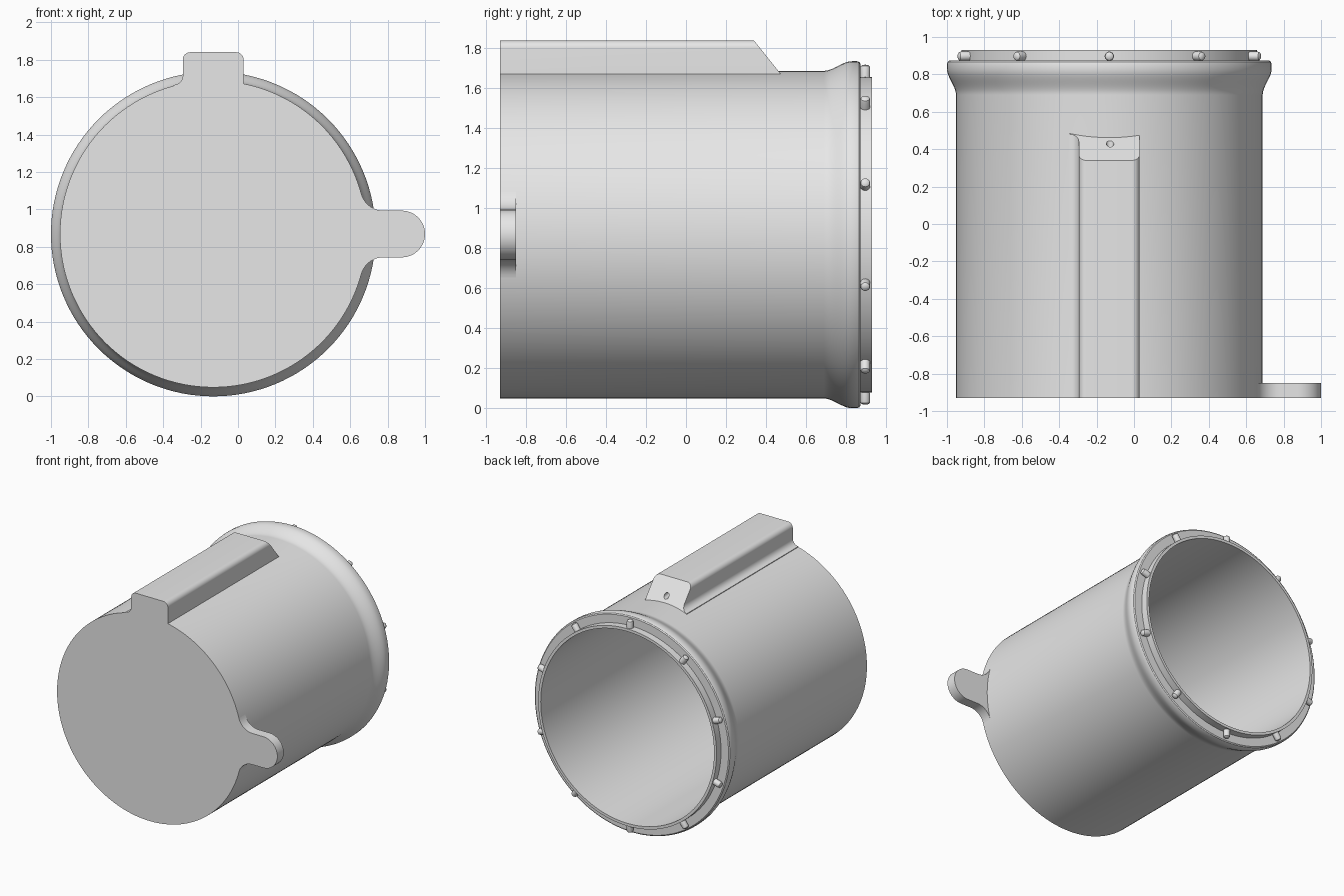
import bpy, bmesh
from math import sin, cos, pi, radians, sqrt, asin
from mathutils import Matrix, Vector

cube = bpy.data.objects.get("Cube")
if cube:
    bpy.data.objects.remove(cube, do_unlink=True)

CX, CZ = -0.132, 0.868            # axis of the cup
FRONT, BACK = -0.93, 0.93
R_BODY, R_FLANGE, R_LIP, R_IN = 0.82, 0.868, 0.79, 0.768
FLOOR = FRONT + 0.08

grey = bpy.data.materials.new("plain grey")
grey.use_nodes = True
grey.diffuse_color = (0.8, 0.8, 0.8, 1)
grey.node_tree.nodes["Principled BSDF"].inputs["Base Color"].default_value = (0.8, 0.8, 0.8, 1)


def make_object(name, bm):
    bmesh.ops.recalc_face_normals(bm, faces=bm.faces[:])
    mesh = bpy.data.meshes.new(name)
    bm.to_mesh(mesh)
    bm.free()
    mesh.materials.append(grey)
    ob = bpy.data.objects.new(name, mesh)
    bpy.context.collection.objects.link(ob)
    return ob


def lathe(name, profile, origin, direction, steps):
    """Revolve (radius, height) points about a direction."""
    bm = bmesh.new()
    verts = [bm.verts.new((r, 0, h)) for r, h in profile]
    edges = [bm.edges.new(pair) for pair in zip(verts, verts[1:])]
    bmesh.ops.spin(bm, geom=verts + edges, cent=(0, 0, 0), axis=(0, 0, 1),
                   angle=2 * pi, steps=steps, use_merge=False)
    bmesh.ops.remove_doubles(bm, verts=bm.verts[:], dist=1e-4)
    turn = Vector(direction).to_track_quat('Z', 'Y').to_matrix().to_4x4()
    bm.transform(Matrix.Translation(origin) @ turn)
    return make_object(name, bm)


def extrude(name, outline, back_y):
    """Extrude (x, z) points from the front plane to back_y(z)."""
    bm = bmesh.new()
    near = [bm.verts.new((x, FRONT, z)) for x, z in outline]
    far = [bm.verts.new((x, back_y(z), z)) for x, z in outline]
    bm.faces.new(near)
    bm.faces.new(far[::-1])
    n = len(near)
    for i in range(n):
        j = (i + 1) % n
        bm.faces.new((near[i], far[i], far[j], near[j]))
    return make_object(name, bm)


def arc(cx, cz, r, start, end, n=10):
    angles = [radians(start + (end - start) * i / n) for i in range(n + 1)]
    return [(cx + r * cos(a), cz + r * sin(a)) for a in angles]


def select(ob):
    bpy.ops.object.select_all(action='DESELECT')
    ob.select_set(True)
    bpy.context.view_layer.objects.active = ob


def cut(ob, cutter):
    mod = ob.modifiers.new("cut", 'BOOLEAN')
    mod.operation = 'DIFFERENCE'
    mod.solver = 'EXACT'
    mod.object = cutter
    select(ob)
    bpy.ops.object.modifier_apply(modifier=mod.name)
    bpy.data.objects.remove(cutter, do_unlink=True)


def smooth(ob):
    select(ob)
    bpy.ops.object.shade_smooth_by_angle(angle=radians(30))


def drill(start, end, r):
    a, b = Vector(start), Vector(end)
    length = (b - a).length
    ob = lathe("drill", [(0, 0), (r, 0), (r, length), (0, length)], a, b - a, 24)
    ob.hide_render = True
    return ob


# Cup body: floor, wall, flared flange, lip and hollow inside
flare = []
for i in range(13):
    t = i / 12
    flare.append((R_BODY + (R_FLANGE - R_BODY) * t * t * (3 - 2 * t), 0.69 + 0.14 * t))
profile = [(0, FRONT), (R_BODY, FRONT)] + flare + [
    (R_FLANGE, 0.855), (R_FLANGE - 0.004, 0.867), (R_FLANGE - 0.012, 0.873),
    (R_LIP, 0.873), (R_LIP, BACK), (R_IN, BACK), (R_IN, FLOOR), (0, FLOOR)]
body = lathe("cup_body", profile, (CX, 0, CZ), (0, 1, 0), 128)
for z in (0.93, 0.815):
    cut(body, drill((-0.705, FRONT - 0.05, z), (-0.705, FLOOR + 0.05, z), 0.027))
smooth(body)

# Rail along the top, with a sloped back end and one filleted foot
LEFT, RIGHT, TOP, FOOT = -0.295, 0.03, 1.84, 1.655
outline = ([(RIGHT, FOOT)] + arc(RIGHT - 0.04, TOP - 0.04, 0.04, 0, 90)
           + arc(LEFT + 0.04, TOP - 0.04, 0.04, 90, 180)
           + arc(LEFT - 0.05, 1.715, 0.05, 0, -90) + [(LEFT - 0.05, FOOT)])
rail = extrude("top_rail", outline, lambda z: 0.34 + (TOP - z) * 0.8)

# Funnel in the rail front and narrow channel to the slope
HX, HZ = -0.052, 1.767
funnel = lathe("funnel", [(0, -0.02), (0.066, -0.02), (0.066, 0.03), (0.028, 0.14), (0, 0.14)],
               (HX, FRONT, HZ), (0, 1, 0), 32)
funnel.hide_render = True
cut(rail, funnel)
cut(rail, drill((HX, FRONT + 0.1, HZ), (CX, 0.5, 1.727), 0.02))
smooth(rail)

# Side tab blended into the cup with fillets
HALF, FILLET = 0.125, 0.122
reach = R_BODY + FILLET
fx = sqrt(reach ** 2 - (HALF + FILLET) ** 2)
lean = asin((HALF + FILLET) / reach) * 180 / pi
upper = arc(CX + fx, CZ + HALF + FILLET, FILLET, 180 + lean, 270)
lower = [(x, 2 * CZ - z) for x, z in reversed(upper)]
tip = arc(1 - HALF, CZ, HALF, 90, -90, 24)
tab = extrude("side_tab", upper + tip + lower, lambda z: FLOOR)
smooth(tab)

# Ten small rounded pegs around the lip
peg_profile = [(0, 0), (0.025, 0), (0.025, 0.058), (0.022, 0.068), (0.014, 0.074), (0, 0.076)]
for i in range(10):
    a = pi / 2 + i * pi / 5
    out = Vector((cos(a), 0, sin(a)))
    peg = lathe(f"lip_peg_{i + 1}", peg_profile,
                Vector((CX, 0.897, CZ)) + out * 0.775, out, 20)
    smooth(peg)
